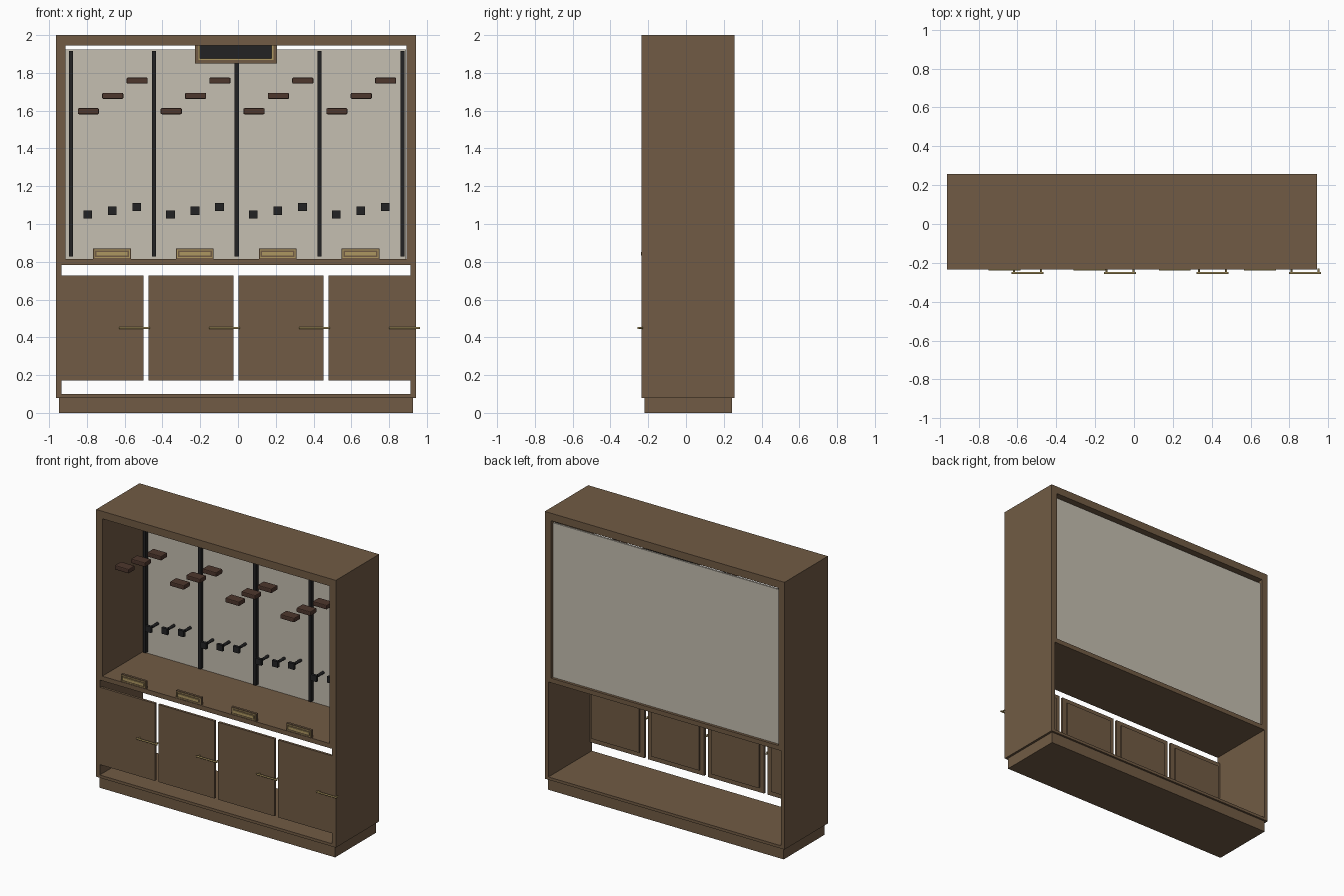
import bpy, bmesh, math
from mathutils import Matrix, Vector

if "Cube" in bpy.data.objects:
    bpy.data.objects.remove(bpy.data.objects["Cube"])


def mat(name, r, g, b):
    m = bpy.data.materials.new(name)
    m.diffuse_color = (r, g, b, 1)
    m.use_nodes = True
    m.node_tree.nodes["Principled BSDF"].inputs["Base Color"].default_value = m.diffuse_color
    return m


WOOD = mat("walnut wood", 0.165, 0.105, 0.058)
DARK = mat("dark wood", 0.075, 0.038, 0.026)
BLACK = mat("black metal", 0.016, 0.016, 0.017)
GOLD = mat("brass", 0.42, 0.31, 0.12)
LINEN = mat("linen panel", 0.56, 0.52, 0.44)


def finish(name, bm, m, bevel=0):
    me = bpy.data.meshes.new(name)
    bm.to_mesh(me)
    bm.free()
    ob = bpy.data.objects.new(name, me)
    bpy.context.collection.objects.link(ob)
    me.materials.append(m)
    if bevel:
        b = ob.modifiers.new("bevel", "BEVEL")
        b.width, b.segments = bevel, 2
    return ob


def add_box(bm, x0, x1, y0, y1, z0, z1):
    c = Vector(((x0 + x1) / 2, (y0 + y1) / 2, (z0 + z1) / 2))
    bmesh.ops.create_cube(bm, size=1, matrix=Matrix.Translation(c) @ Matrix.Diagonal((x1 - x0, y1 - y0, z1 - z0, 1)))


def box(name, m, *ext, bevel=0):
    bm = bmesh.new()
    add_box(bm, *ext)
    return finish(name, bm, m, bevel)


def frame(name, m, x0, x1, y0, y1, z0, z1, w):
    # rectangular rim of width w
    bm = bmesh.new()
    add_box(bm, x0, x1, y0, y1, z0, z0 + w)
    add_box(bm, x0, x1, y0, y1, z1 - w, z1)
    add_box(bm, x0, x0 + w, y0, y1, z0 + w, z1 - w)
    add_box(bm, x1 - w, x1, y0, y1, z0 + w, z1 - w)
    return finish(name, bm, m)


def rod(name, m, p, q, r, n=12):
    p, q = Vector(p), Vector(q)
    bm = bmesh.new()
    rot = (q - p).to_track_quat("Z", "Y").to_matrix().to_4x4()
    bmesh.ops.create_cone(bm, cap_ends=True, segments=n, radius1=r, radius2=r, depth=(q - p).length,
                          matrix=Matrix.Translation((p + q) / 2) @ rot)
    for f in bm.faces:
        f.smooth = len(f.verts) == 4
    return finish(name, bm, m)


# carcass
L, R, F, B = -0.963, 0.942, -0.235, 0.257
box("plinth", WOOD, -0.947, 0.926, -0.22, 0.243, 0, 0.08)
box("bottom_board", WOOD, L, R, F, B, 0.08, 0.1)
box("counter_board", WOOD, L, R, F, B, 0.782, 0.815)
box("top_board", WOOD, L, R, F, B, 1.946, 2.0)
for side, e, s in (("left", L, 1), ("right", R, -1)):
    lo, hi = sorted((e, e + 0.029 * s)), sorted((e, e + 0.049 * s))
    box(side + "_lower_side", WOOD, *lo, F, B, 0.1, 0.782)
    box(side + "_upper_side", WOOD, *hi, F, B, 0.815, 1.946)
box("back_panel", LINEN, -0.913, 0.889, 0.225, 0.238, 0.815, 1.925)

# doors with bar handles
for i in range(4):
    c = -0.0105 + 0.476 * (i - 1.5)
    box(f"door_{i}", WOOD, c - 0.224, c + 0.224, -0.23, -0.212, 0.172, 0.728)
    box(f"door_inner_{i}", WOOD, c - 0.19, c + 0.19, -0.212, -0.2, 0.206, 0.694)
    h = c + 0.177
    rod(f"handle_bar_{i}", GOLD, (h - 0.082, -0.252, 0.45), (h + 0.082, -0.252, 0.45), 0.006)
    for s in (-1, 1):
        rod(f"handle_post_{i}_{s}", GOLD, (h + 0.07 * s, -0.252, 0.45), (h + 0.07 * s, -0.228, 0.45), 0.005)

# black uprights on the back panel
for i in range(5):
    x = -0.884 + 0.4385 * i
    box(f"upright_{i}", BLACK, x - 0.011, x + 0.011, 0.198, 0.225, 0.827, 1.915)

# four bays of stepped rests, pegs and front plaques
for i in range(4):
    o = 0.4385 * i
    for j in range(3):
        x, dz = -0.792 + 0.129 * j + o, j
        z = 1.597 + 0.081 * dz
        box(f"rest_{i}_{j}", DARK, x - 0.056, x + 0.056, -0.19, -0.118, z - 0.016, z + 0.016, bevel=0.006)
        x, z = -0.796 + 0.13 * j + o, 1.05 + 0.02 * j
        box(f"peg_head_{i}_{j}", BLACK, x - 0.023, x + 0.023, 0.115, 0.135, z - 0.022, z + 0.022)
        rod(f"peg_{i}_{j}", BLACK, (x, 0.13, z), (x, 0.226, z), 0.01)
    c = -0.667 + o
    box(f"plaque_{i}", WOOD, c - 0.1, c + 0.1, -0.232, -0.215, 0.815, 0.87)
    frame(f"plaque_rim_{i}", GOLD, c - 0.094, c + 0.094, -0.235, -0.23, 0.821, 0.864, 0.004)
    box(f"plaque_strip_{i}", GOLD, c - 0.082, c + 0.082, -0.239, -0.231, 0.834, 0.852)

# header sign under the top board
box("sign_panel", BLACK, -0.2, 0.178, 0.18, 0.2, 1.868, 1.95)
frame("sign_frame", WOOD, -0.228, 0.206, 0.165, 0.2, 1.85, 1.975, 0.018)
frame("sign_trim", GOLD, -0.21, 0.188, 0.17, 0.198, 1.866, 1.96, 0.01)
